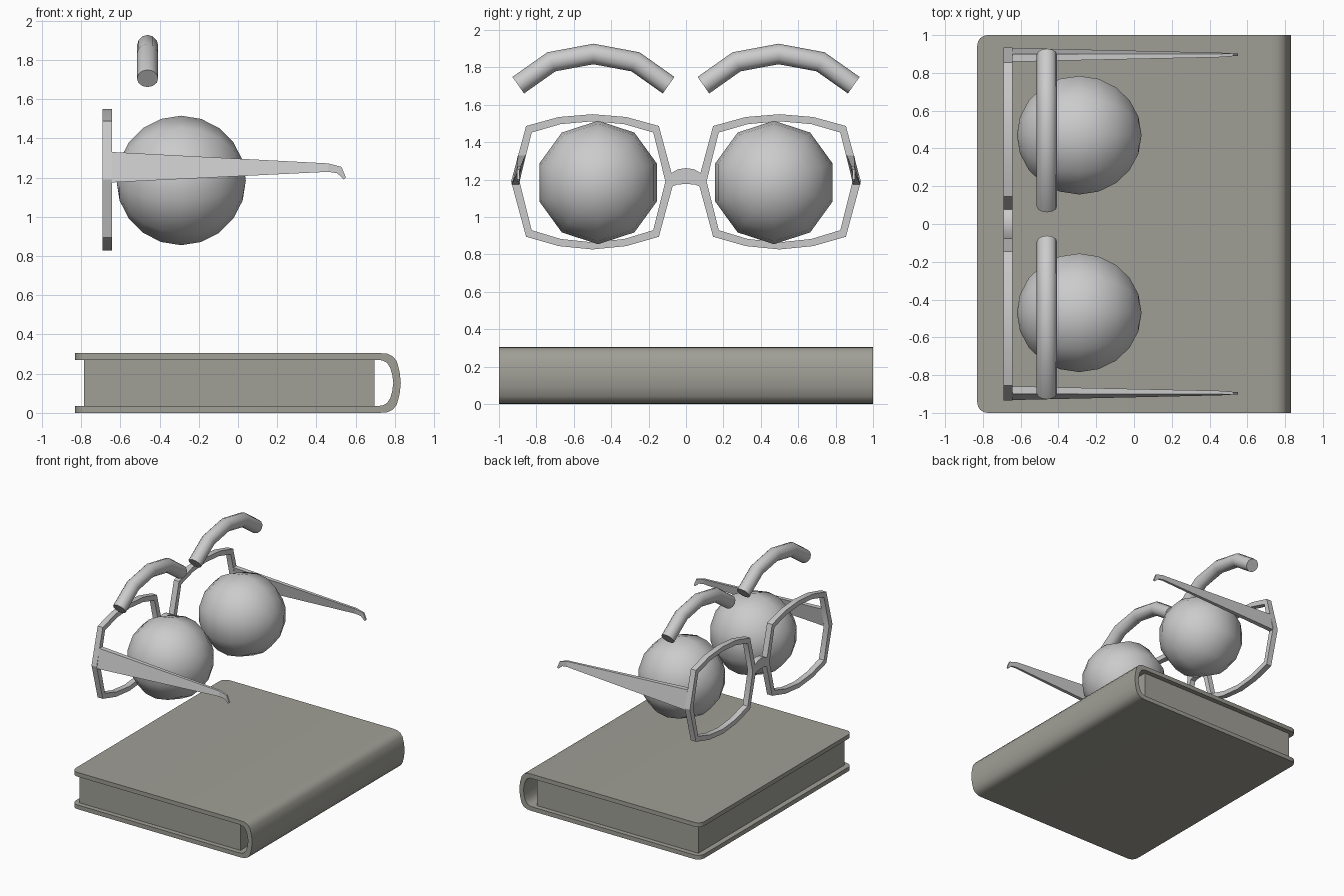
import bpy, bmesh, math
from mathutils import Vector, Matrix

cube = bpy.data.objects.get("Cube")
if cube:
    bpy.data.objects.remove(cube, do_unlink=True)


def material(name, rgb):
    m = bpy.data.materials.new(name)
    m.use_nodes = True
    m.diffuse_color = (*rgb, 1)
    m.node_tree.nodes["Principled BSDF"].inputs["Base Color"].default_value = (*rgb, 1)
    return m


light_grey = material("light grey", (0.60, 0.60, 0.60))
book_grey = material("warm book grey", (0.35, 0.345, 0.305))


def finish(bm, name, mat, angle=None):
    bmesh.ops.recalc_face_normals(bm, faces=bm.faces[:])
    me = bpy.data.meshes.new(name)
    bm.to_mesh(me)
    bm.free()
    me.materials.append(mat)
    ob = bpy.data.objects.new(name, me)
    bpy.context.collection.objects.link(ob)
    if angle:
        bpy.ops.object.select_all(action='DESELECT')
        ob.select_set(True)
        bpy.context.view_layer.objects.active = ob
        bpy.ops.object.shade_smooth_by_angle(angle=math.radians(angle))
    return ob


def loft(sections, closed=False):
    """Skin a row of equal-length sections; cap the ends unless closed."""
    bm = bmesh.new()
    rows = [[bm.verts.new(p) for p in s] for s in sections]
    n, k = len(rows), len(rows[0])
    for i in range(n if closed else n - 1):
        a, b = rows[i], rows[(i + 1) % n]
        for j in range(k):
            bm.faces.new((a[j], a[(j + 1) % k], b[(j + 1) % k], b[j]))
    if not closed:
        bm.faces.new(rows[0])
        bm.faces.new(rows[-1])
    return bm


# Book cover: C-shaped profile in x-z with a rounded spine, extruded along y
MID = 0.1525
outer = [(-0.83, 0.305), (0.72, 0.305), (0.76, 0.302), (0.79, 0.288), (0.81, 0.262), (0.824, 0.21)]
inner = [(-0.83, 0.27), (0.70, 0.27), (0.735, 0.268), (0.76, 0.255), (0.776, 0.23), (0.786, 0.195)]
flip = lambda pts: [(x, 2 * MID - z) for x, z in reversed(pts)]
profile = (outer + [(0.83, MID)] + flip(outer)
           + list(reversed(flip(inner))) + [(0.792, MID)] + list(reversed(inner)))
bm = loft([[(x, y, z) for x, z in profile] for y in (-1, 1)])
corners = [e for e in bm.edges if all(v.co.x < -0.82 for v in e.verts)
           and abs(e.verts[0].co.y - e.verts[1].co.y) < 0.01]
bmesh.ops.bevel(bm, geom=corners, offset=0.055, segments=4, profile=0.5, affect='EDGES')
finish(bm, "book_cover", book_grey, 35)

# Page block
bm = bmesh.new()
bmesh.ops.create_cube(bm, size=1, matrix=Matrix.Translation((-0.045, 0, MID))
                      @ Matrix.Diagonal((1.48, 1.92, 0.237, 1)))
finish(bm, "book_pages", book_grey)

# Half outlines of the rim as (offset from lens centre, z), right half from top to bottom
X0, X1 = -0.69, -0.643
RIM_OUT = [(0, 1.55), (0.18, 1.535), (0.355, 1.487), (0.435, 1.19), (0.355, 0.895), (0.18, 0.845), (0, 0.827)]
RIM_IN = [(0, 1.512), (0.17, 1.497), (0.325, 1.452), (0.39, 1.19), (0.325, 0.93), (0.17, 0.883), (0, 0.865)]
ring = lambda half: half + [(-y, z) for y, z in half[-2:0:-1]]

BROW = [(-0.402, 1.705), (-0.225, 1.83), (0, 1.872), (0.225, 1.83), (0.402, 1.705)]

# Temple stations: x, bottom z, top z, bottom y, top y, thickness
TEMPLE = [(-0.643, 1.175, 1.33, 0.932, 0.899, 0.04),
          (0.46, 1.229, 1.272, 0.907, 0.901, 0.018)]

for side, s in (("front", -1), ("back", 1)):
    # Eyeball with its poles along x
    bm = bmesh.new()
    bmesh.ops.create_uvsphere(bm, u_segments=10, v_segments=10, radius=0.33,
                              matrix=Matrix.Translation((-0.29, s * 0.47, 1.185))
                              @ Matrix.Rotation(math.pi / 2, 4, 'Y')
                              @ Matrix.Rotation(math.pi / 2, 4, 'Z'))
    finish(bm, side + "_eyeball", light_grey, 60)

    # Eyebrow: bent tube with mitred joints
    sections = []
    pts = [Vector(p) for p in BROW]
    for i, p in enumerate(pts):
        d0 = (p - pts[i - 1]).normalized() if i else None
        d1 = (pts[i + 1] - p).normalized() if i < len(pts) - 1 else None
        d = ((d0 or d1) + (d1 or d0)).normalized()
        r = 0.054 / d.dot(d0 or d1)
        sec = []
        for k in range(12):
            a = math.tau * k / 12
            q = p + Vector((-d.y, d.x)) * r * math.sin(a)
            sec.append((-0.461 + 0.054 * math.cos(a), s * 0.495 + q.x, q.y))
        sections.append(sec)
    finish(loft(sections), side + "_eyebrow", light_grey, 35)

    # Lens rim
    sections = [[(X0, s * 0.5 + a, b), (X1, s * 0.5 + a, b),
                 (X1, s * 0.5 + c, d), (X0, s * 0.5 + c, d)]
                for (a, b), (c, d) in zip(ring(RIM_OUT), ring(RIM_IN))]
    finish(loft(sections, closed=True), side + "_lens_rim", light_grey, 30)

    # Temple arm, leaning like the rim, with a drooped tip
    sections = [[(x, s * yb, zb), (x, s * yt, zt), (x, s * (yt - t), zt), (x, s * (yb - t), zb)]
                for x, zb, zt, yb, yt, t in TEMPLE]
    for lo, hi in (((0.505, 1.222), (0.528, 1.254)), ((0.54, 1.19), (0.55, 1.2))):
        sections.append([(lo[0], s * 0.903, lo[1]), (hi[0], s * 0.903, hi[1]),
                         (hi[0], s * 0.889, hi[1]), (lo[0], s * 0.889, lo[1])])
    finish(loft(sections), side + "_temple_arm", light_grey)

# Nose bridge: arched plate between the rims
top = [(-0.09, 1.228), (-0.045, 1.255), (0, 1.262), (0.045, 1.255), (0.09, 1.228)]
low = [(0.095, 1.155), (0.05, 1.173), (0, 1.178), (-0.05, 1.173), (-0.095, 1.155)]
finish(loft([[(x, y, z) for y, z in top + low] for x in (X0, X1)]), "nose_bridge", light_grey, 30)
